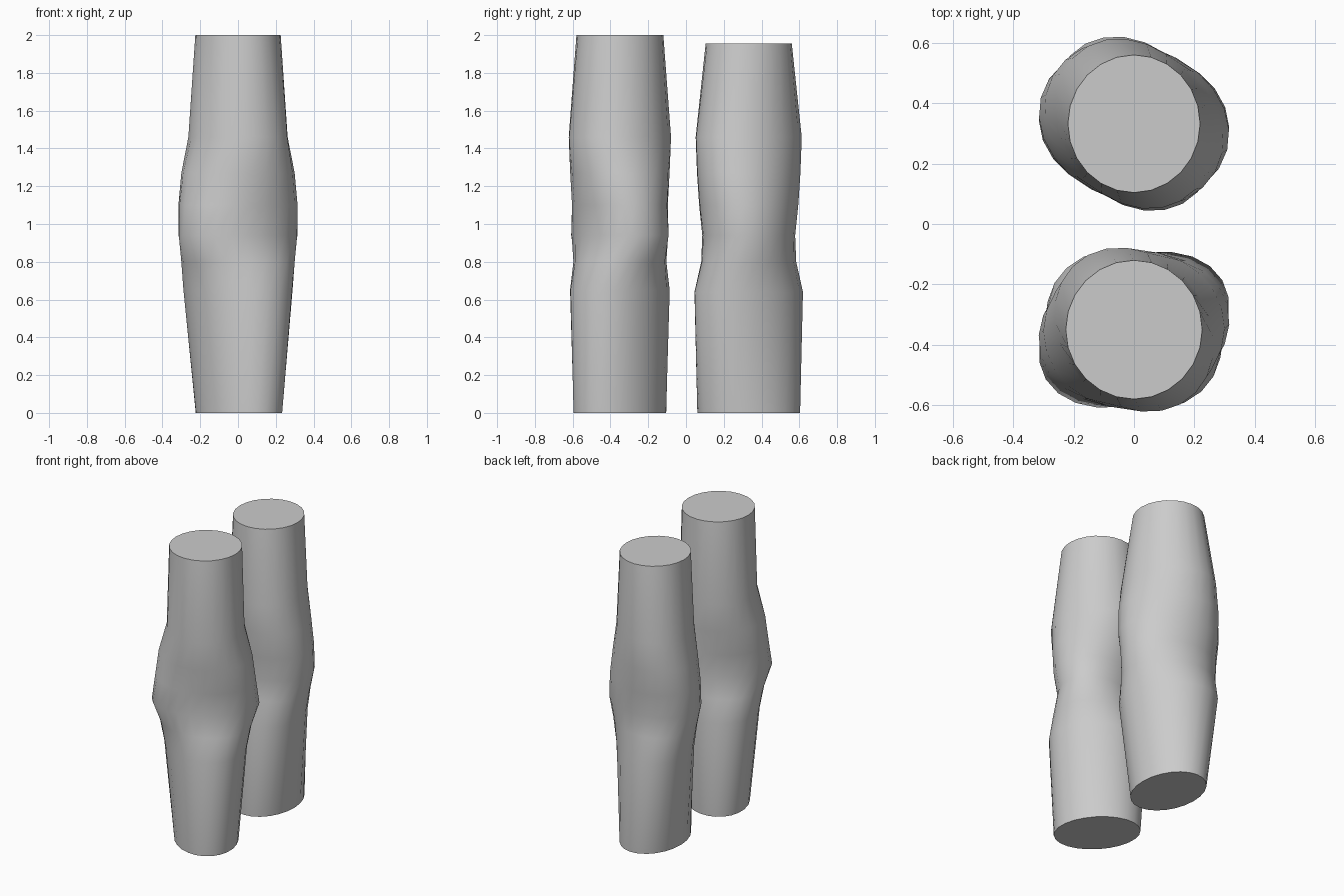
import bpy, bmesh, math

if "Cube" in bpy.data.objects:
    bpy.data.objects.remove(bpy.data.objects["Cube"])

SIDES = 24


def column(name, cy, sections):
    """Loft of elliptical rings. Each section: z, centre x, half width x, half width y, skew."""
    bm = bmesh.new()
    rings = []
    for z, cx, hx, hy, skew in sections:
        # square root of the ellipse matrix maps a circle to a slanted ellipse
        a, b = hx * hx, hy * hy
        s = math.sqrt(a * b - skew * skew)
        t = math.sqrt(a + b + 2 * s)
        ring = []
        for i in range(SIDES):
            ang = 2 * math.pi * i / SIDES
            c, d = math.cos(ang), math.sin(ang)
            x = cx + ((a + s) * c + skew * d) / t
            y = cy + (skew * c + (b + s) * d) / t
            ring.append(bm.verts.new((x, y, z)))
        rings.append(ring)
    for lo, hi in zip(rings, rings[1:]):
        for i in range(SIDES):
            j = (i + 1) % SIDES
            bm.faces.new((lo[i], lo[j], hi[j], hi[i]))
    # flat end caps
    bm.faces.new(rings[0][::-1])
    bm.faces.new(rings[-1])
    me = bpy.data.meshes.new(name)
    bm.to_mesh(me)
    bm.free()
    ob = bpy.data.objects.new(name, me)
    bpy.context.collection.objects.link(ob)
    bpy.ops.object.select_all(action='DESELECT')
    ob.select_set(True)
    bpy.context.view_layer.objects.active = ob
    bpy.ops.object.shade_smooth_by_angle(angle=math.radians(45))
    return ob


# front column, taller
column("front_column", -0.350, [
    (0.00, 0.005, 0.230, 0.247, -0.0165),
    (0.65, 0.00, 0.290, 0.265, -0.0145),
    (0.80, 0.00, 0.300, 0.246, 0.001),
    (0.94, 0.00, 0.316, 0.259, 0.024),
    (1.10, 0.00, 0.316, 0.254, 0.010),
    (1.27, 0.00, 0.300, 0.263, 0.0015),
    (1.46, 0.00, 0.264, 0.272, -0.0135),
    (2.00, 0.00, 0.226, 0.230, 0.0),
])

# back column, slightly shorter
column("back_column", 0.332, [
    (0.00, 0.00, 0.200, 0.272, -0.002),
    (0.64, 0.00, 0.268, 0.289, -0.018),
    (0.80, 0.00, 0.290, 0.252, -0.010),
    (0.94, 0.00, 0.315, 0.246, -0.005),
    (1.10, 0.00, 0.315, 0.263, -0.011),
    (1.27, 0.00, 0.296, 0.275, -0.015),
    (1.46, 0.00, 0.262, 0.282, -0.0145),
    (1.955, 0.00, 0.219, 0.228, 0.0),
])
